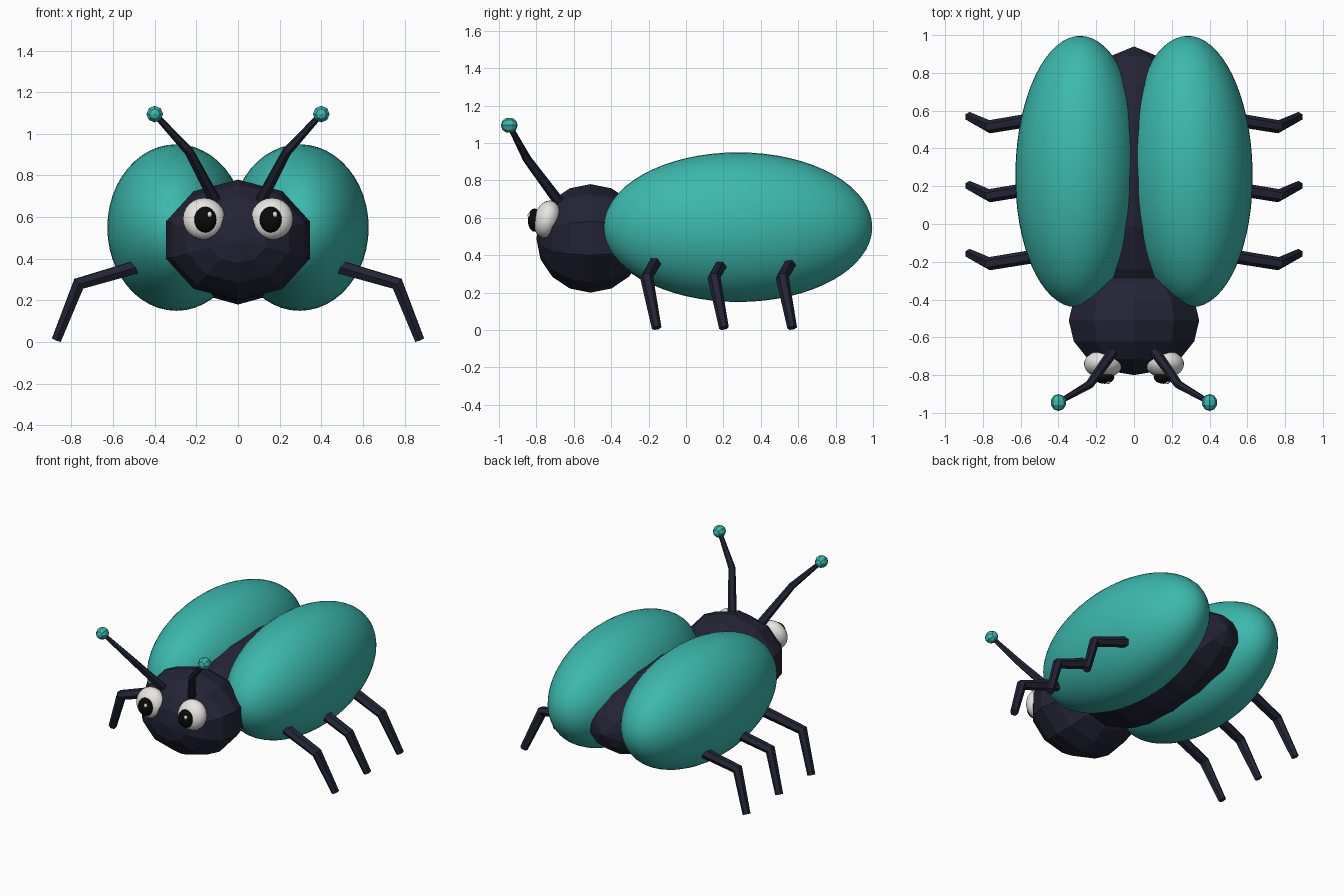
import bpy, bmesh, math
from mathutils import Matrix, Euler

cube = bpy.data.objects.get("Cube")
if cube:
    bpy.data.objects.remove(cube, do_unlink=True)


def make_material(name, rgb):
    mat = bpy.data.materials.new(name)
    mat.use_nodes = True
    color = (*rgb, 1.0)
    mat.diffuse_color = color
    bsdf = next(n for n in mat.node_tree.nodes if n.type == 'BSDF_PRINCIPLED')
    bsdf.inputs["Base Color"].default_value = color
    bsdf.inputs["Roughness"].default_value = 0.6
    return mat


TEAL = make_material("teal", (0.045, 0.48, 0.42))
DARK = make_material("dark navy", (0.017, 0.017, 0.036))
WHITE = make_material("eye white", (0.8, 0.79, 0.76))
BLACK = make_material("pupil black", (0.003, 0.003, 0.003))


def ellipsoid(name, mat, center, radii, segments, rings, tilt=(0, 0, 0), smooth=True):
    """Sphere with its poles along y and a vertex on the top line, scaled to the radii."""
    bm = bmesh.new()
    bmesh.ops.create_uvsphere(bm, u_segments=segments, v_segments=rings, radius=1)
    rim = next(v.co for v in bm.verts if math.hypot(v.co.x, v.co.y) > 0.1)
    spin = Matrix.Rotation(math.pi / 2 - math.atan2(rim.y, rim.x), 4, 'Z')
    lay_down = Matrix.Rotation(math.pi / 2, 4, 'X')
    place = Matrix.LocRotScale(center, Euler(tilt), radii)
    bm.transform(place @ lay_down @ spin)
    for f in bm.faces:
        f.smooth = smooth
    mesh = bpy.data.meshes.new(name)
    bm.to_mesh(mesh)
    bm.free()
    mesh.materials.append(mat)
    obj = bpy.data.objects.new(name, mesh)
    bpy.context.collection.objects.link(obj)
    return obj


def tube(name, mat, points, radii):
    """Tapered, capped tube through the points, converted to a mesh."""
    curve = bpy.data.curves.new(name, 'CURVE')
    curve.dimensions = '3D'
    curve.bevel_depth = 1.0
    curve.bevel_resolution = 1
    curve.use_fill_caps = True
    spline = curve.splines.new('POLY')
    spline.points.add(len(points) - 1)
    spline.use_smooth = False
    for p, co, r in zip(spline.points, points, radii):
        p.co = (*co, 1)
        p.radius = r
    curve.materials.append(mat)
    obj = bpy.data.objects.new(name, curve)
    bpy.context.collection.objects.link(obj)
    bpy.ops.object.select_all(action='DESELECT')
    obj.select_set(True)
    bpy.context.view_layer.objects.active = obj
    bpy.ops.object.convert(target='MESH')
    return obj


# Low-poly body and head
ellipsoid("body", DARK, (0, 0.25, 0.48), (0.35, 0.69, 0.30), 10, 8, smooth=False)
ellipsoid("head", DARK, (0, -0.51, 0.49), (0.363, 0.29, 0.29), 10, 8, smooth=False)

for side, s in (("left", 1), ("right", -1)):
    # Rounded wing case
    ellipsoid(f"{side}_wing_case", TEAL, (s * 0.296, 0.278, 0.55),
              (0.332, 0.718, 0.40), 48, 32, tilt=(0, 0, s * 0.02))

    # Eye, pupil and glint
    ellipsoid(f"{side}_eye", WHITE, (s * 0.163, -0.742, 0.592),
              (0.102, 0.07, 0.102), 24, 16, tilt=(-0.25, 0, 0))
    ellipsoid(f"{side}_pupil", BLACK, (s * 0.157, -0.81, 0.588),
              (0.053, 0.036, 0.062), 20, 12)
    ellipsoid(f"{side}_glint", WHITE, (s * 0.157 + 0.02, -0.837, 0.612),
              (0.012, 0.01, 0.015), 10, 8)

    # Antenna with a ball on the tip
    tip = (s * 0.40, -0.945, 1.095)
    tube(f"{side}_antenna", DARK,
         [(s * 0.10, -0.66, 0.66), (s * 0.235, -0.85, 0.915), tip],
         [0.03, 0.023, 0.014])
    ellipsoid(f"{side}_antenna_ball", TEAL, tip, (0.042, 0.045, 0.042), 8, 5, smooth=False)

    # Three bent legs
    for pair, y in (("front", -0.165), ("middle", 0.195), ("rear", 0.56)):
        tube(f"{side}_{pair}_leg", DARK,
             [(s * 0.49, y, 0.36), (s * 0.765, y - 0.045, 0.28), (s * 0.872, y + 0.008, 0.011)],
             [0.036, 0.035, 0.026])
